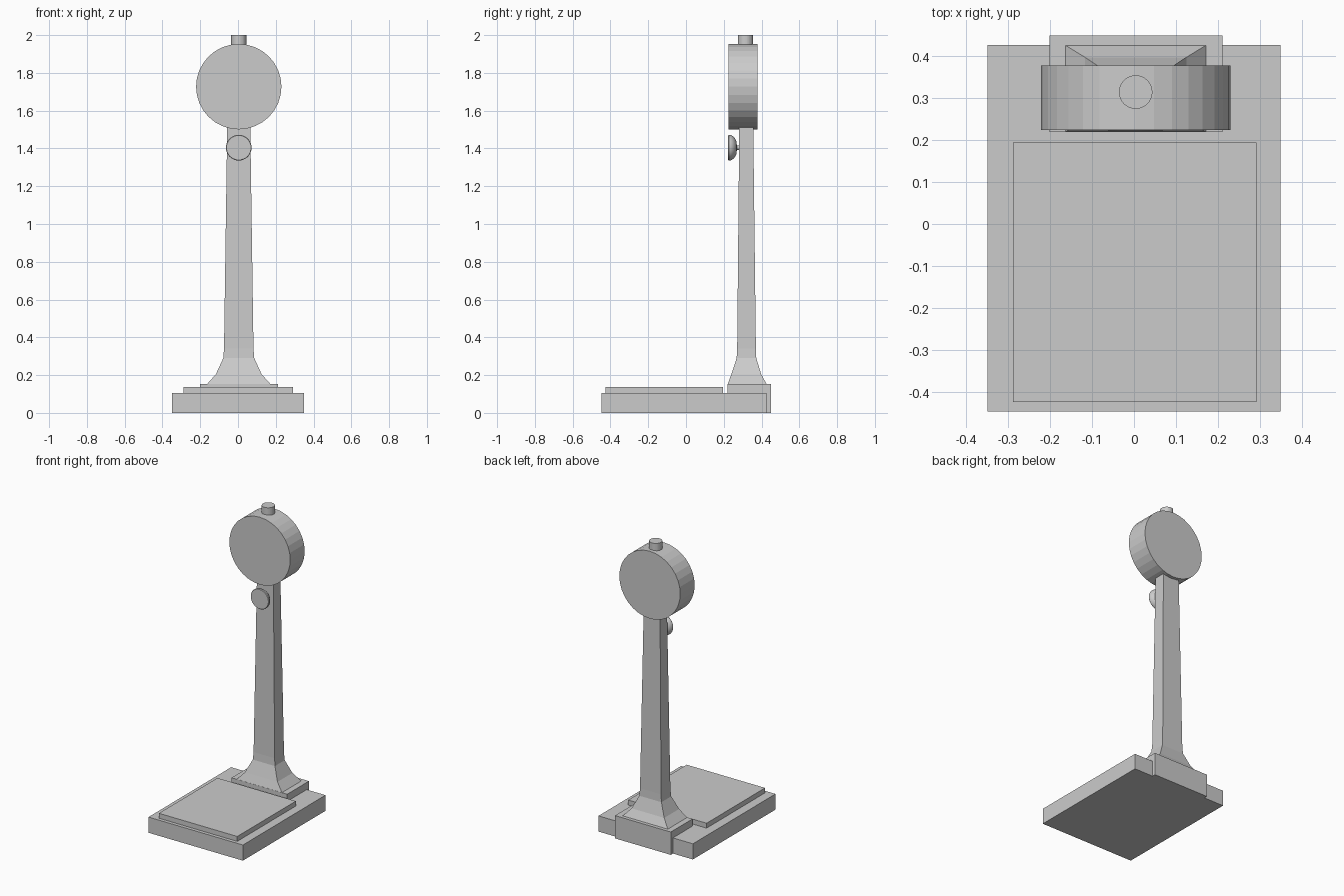
import bpy, bmesh
from math import cos, sin, pi, radians

if "Cube" in bpy.data.objects:
    bpy.data.objects.remove(bpy.data.objects["Cube"])

CX = 0.004  # column parts sit a hair right of centre


def finish(bm, name, smooth=False):
    bmesh.ops.recalc_face_normals(bm, faces=bm.faces)
    mesh = bpy.data.meshes.new(name)
    bm.to_mesh(mesh)
    bm.free()
    obj = bpy.data.objects.new(name, mesh)
    bpy.context.collection.objects.link(obj)
    if smooth:
        bpy.context.view_layer.objects.active = obj
        obj.select_set(True)
        bpy.ops.object.shade_smooth_by_angle(angle=radians(40))
        obj.select_set(False)
    return obj


def loft(name, rings, smooth=False):
    """Skin a stack of equal-sized point rings and cap both ends."""
    bm = bmesh.new()
    loops = [[bm.verts.new(p) for p in ring] for ring in rings]
    for a, b in zip(loops, loops[1:]):
        for i in range(len(a)):
            j = (i + 1) % len(a)
            bm.faces.new((a[i], a[j], b[j], b[i]))
    bm.faces.new(loops[0])
    bm.faces.new(loops[-1])
    return finish(bm, name, smooth)


def rect(x0, x1, y0, y1, z):
    return [(x0, y0, z), (x1, y0, z), (x1, y1, z), (x0, y1, z)]


def box(name, x0, x1, y0, y1, z0, z1):
    return loft(name, [rect(x0, x1, y0, y1, z0), rect(x0, x1, y0, y1, z1)])


def lathe_y(name, cx, cz, profile, sides=32, smooth=False):
    """Revolve (y, radius) pairs about an axis parallel to y."""
    rings = [[(cx + r * cos(2 * pi * i / sides), y, cz + r * sin(2 * pi * i / sides))
              for i in range(sides)] for y, r in profile]
    return loft(name, rings, smooth)


# Base slab, weighing platform and column plinth
box("base", -0.35, 0.35, -0.448, 0.427, 0, 0.105)
box("platform", -0.289, 0.292, -0.425, 0.195, 0.10, 0.138)
box("plinth", -0.202, 0.211, 0.22, 0.45, 0, 0.153)

# Column with flared foot: z, half width, y front, y back
sections = [(0.15, 0.17, 0.22, 0.428), (0.205, 0.121, 0.24, 0.398),
            (0.29, 0.082, 0.268, 0.372), (0.34, 0.078, 0.271, 0.37),
            (1.52, 0.061, 0.282, 0.356)]
loft("column", [rect(CX - w, CX + w, y0, y1, z) for z, w, y0, y1 in sections])

# Round dial housing
lathe_y("dial_housing", CX, 1.727, [(0.225, 0.226), (0.378, 0.226)])

# Cap on top of the dial
loft("top_cap", [[(CX + 0.04 * cos(2 * pi * i / 32), 0.315 + 0.04 * sin(2 * pi * i / 32), z)
                  for i in range(32)] for z in (1.94, 2.0)])

# Adjustment knob with short stem
lathe_y("knob", CX, 1.404, [(0.223, 0.065), (0.227, 0.068), (0.238, 0.067), (0.252, 0.058),
                            (0.262, 0.045), (0.268, 0.03), (0.269, 0.012), (0.29, 0.012)],
        smooth=True)
